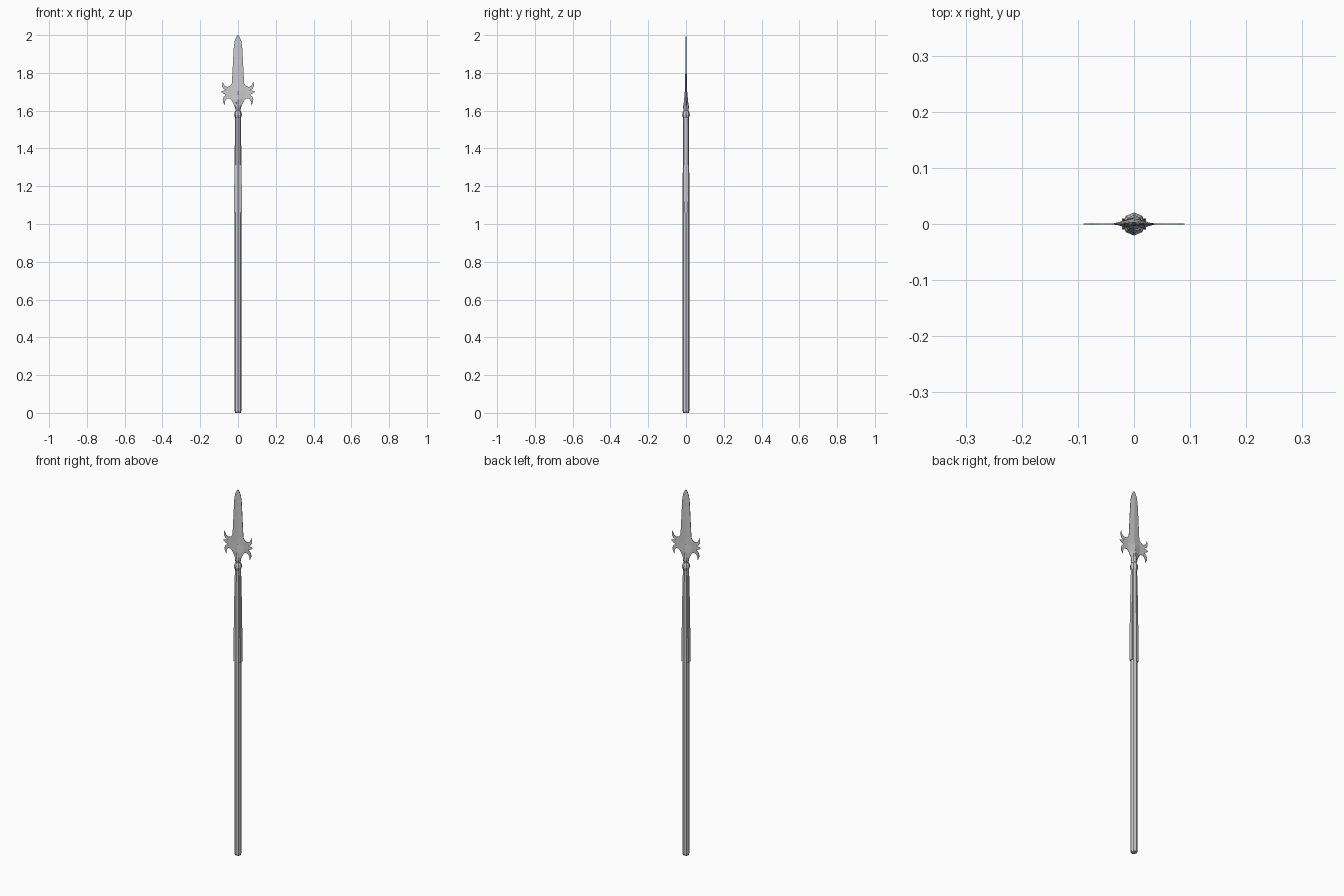
import bpy, bmesh, math

if "Cube" in bpy.data.objects:
    bpy.data.objects.remove(bpy.data.objects["Cube"])


def make_object(name, bm):
    bmesh.ops.recalc_face_normals(bm, faces=bm.faces)
    mesh = bpy.data.meshes.new(name)
    bm.to_mesh(mesh)
    bm.free()
    obj = bpy.data.objects.new(name, mesh)
    bpy.context.collection.objects.link(obj)
    return obj


def loft(name, rings):
    """Bridge equal-sized rings of points and cap both ends."""
    bm = bmesh.new()
    loops = [[bm.verts.new(p) for p in ring] for ring in rings]
    n = len(loops[0])
    for a, b in zip(loops, loops[1:]):
        for i in range(n):
            j = (i + 1) % n
            bm.faces.new((a[i], a[j], b[j], b[i]))
    bm.faces.new(loops[0])
    bm.faces.new(loops[-1])
    return make_object(name, bm)


def turned(name, profile, sides=8):
    angles = [math.tau * i / sides for i in range(sides)]
    return loft(name, [[(r * math.cos(a), r * math.sin(a), z) for a in angles]
                       for r, z in profile])


# Octagonal pole with a chamfered foot and a tapered top
turned("shaft", [(0.015, 0), (0.018, 0.01), (0.018, 1.06), (0.0175, 1.24),
                 (0.0145, 1.57)])

# Turned collar and neck below the blade
turned("collar", [(0.0145, 1.56), (0.018, 1.568), (0.0205, 1.578), (0.018, 1.592),
                  (0.0125, 1.602), (0.016, 1.617), (0.011, 1.65), (0.003, 1.74)])

# Side straps running down the pole, tapering upward
for side, label in ((-1, "left"), (1, "right")):
    loft(label + "_strap", [
        [(side * (x - 0.01), -w, z), (side * x, -w, z), (side * x, w, z),
         (side * (x - 0.01), w, z)]
        for x, w, z in ((0.0215, 0.0095, 1.06), (0.0195, 0.009, 1.24),
                        (0.0175, 0.008, 1.4), (0.0145, 0.006, 1.565))])

# Blade with a central ridge: half width, ridge depth, height
stations = [(0.013, 0.013, 1.605), (0.020, 0.013, 1.63), (0.033, 0.010, 1.66),
            (0.037, 0.006, 1.70), (0.033, 0.0045, 1.74), (0.030, 0.004, 1.79),
            (0.026, 0.0035, 1.87), (0.022, 0.003, 1.94), (0.017, 0.002, 1.97),
            (0.009, 0.0015, 1.99), (0.002, 0.001, 2.0)]
e = 0.001
loft("blade", [[(-w, -e, z), (0, -t, z), (w, -e, z), (w, e, z), (0, t, z), (-w, e, z)]
               for w, t, z in stations])

# Thin three-pointed lugs on each side of the blade
outline = [(0.018, 1.625), (0.032, 1.652), (0.044, 1.665), (0.057, 1.665),
           (0.066, 1.655), (0.070, 1.642), (0.070, 1.630), (0.079, 1.645),
           (0.081, 1.660), (0.076, 1.674), (0.063, 1.685), (0.076, 1.690),
           (0.090, 1.700), (0.076, 1.706), (0.063, 1.707), (0.077, 1.716),
           (0.084, 1.728), (0.085, 1.740), (0.080, 1.754), (0.077, 1.741),
           (0.070, 1.731), (0.060, 1.726), (0.050, 1.727), (0.041, 1.733),
           (0.033, 1.745), (0.020, 1.745)]
for side, label in ((-1, "left"), (1, "right")):
    bm = bmesh.new()
    face = bm.faces.new([bm.verts.new((side * x, -e, z)) for x, z in outline])
    out = bmesh.ops.extrude_face_region(bm, geom=[face])
    top = [v for v in out["geom"] if isinstance(v, bmesh.types.BMVert)]
    bmesh.ops.translate(bm, vec=(0, 2 * e, 0), verts=top)
    make_object(label + "_lug", bm)
